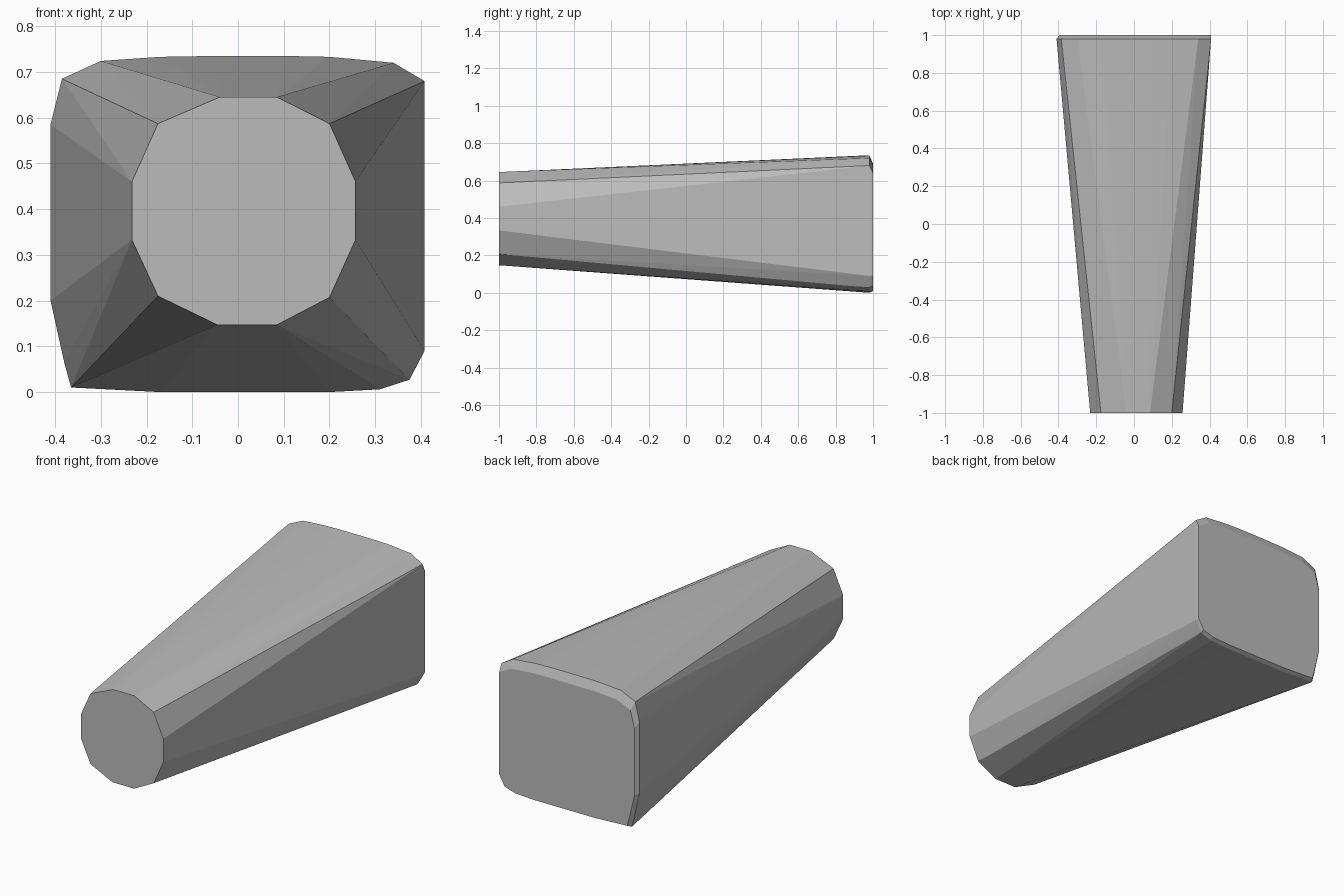
import bpy, bmesh

if "Cube" in bpy.data.objects:
    bpy.data.objects.remove(bpy.data.objects["Cube"])

# Cross-sections as (x, z) points
narrow = [(-.04, .645), (.085, .645), (.2, .587), (.257, .46), (.257, .333), (.2, .207),
          (.085, .147), (-.045, .147), (-.175, .21), (-.232, .333), (-.232, .46), (-.175, .587)]
wide = [(-.41, .585), (-.385, .685), (-.3, .724), (-.17, .733), (-.05, .735), (.1, .735),
        (.2, .733), (.34, .72), (.408, .68), (.408, .09), (.375, .027), (.31, .006),
        (.2, .0), (-.17, .0), (-.365, .01), (-.38, .065), (-.41, .2)]

# Rear cap: wide outline pulled in, most of all along the top edge
x0, x1, z0, z1 = -.395, .408, .01, .69
cap = [(x0 + (x + .41) / .818 * (x1 - x0), z0 + z / .735 * (z1 - z0)) for x, z in wide]

# Tapered body: convex skin over the three sections
bm = bmesh.new()
for y, ring in ((-1, narrow), (.98, wide), (1, cap)):
    for x, z in ring:
        bm.verts.new((x, y, z))
hull = bmesh.ops.convex_hull(bm, input=bm.verts[:])
bmesh.ops.delete(bm, geom=list({v for v in hull["geom_interior"] + hull["geom_unused"]
                                if isinstance(v, bmesh.types.BMVert)}), context='VERTS')
bmesh.ops.dissolve_limit(bm, angle_limit=.01, verts=bm.verts[:], edges=bm.edges[:])
bmesh.ops.recalc_face_normals(bm, faces=bm.faces[:])
mesh = bpy.data.meshes.new("tapered_body")
bm.to_mesh(mesh)
bm.free()
body = bpy.data.objects.new("tapered_body", mesh)
bpy.context.collection.objects.link(body)

# Single grey colour
grey = bpy.data.materials.new("grey")
grey.diffuse_color = (.5, .5, .5, 1)
grey.use_nodes = True
grey.node_tree.nodes["Principled BSDF"].inputs["Base Color"].default_value = grey.diffuse_color
mesh.materials.append(grey)
